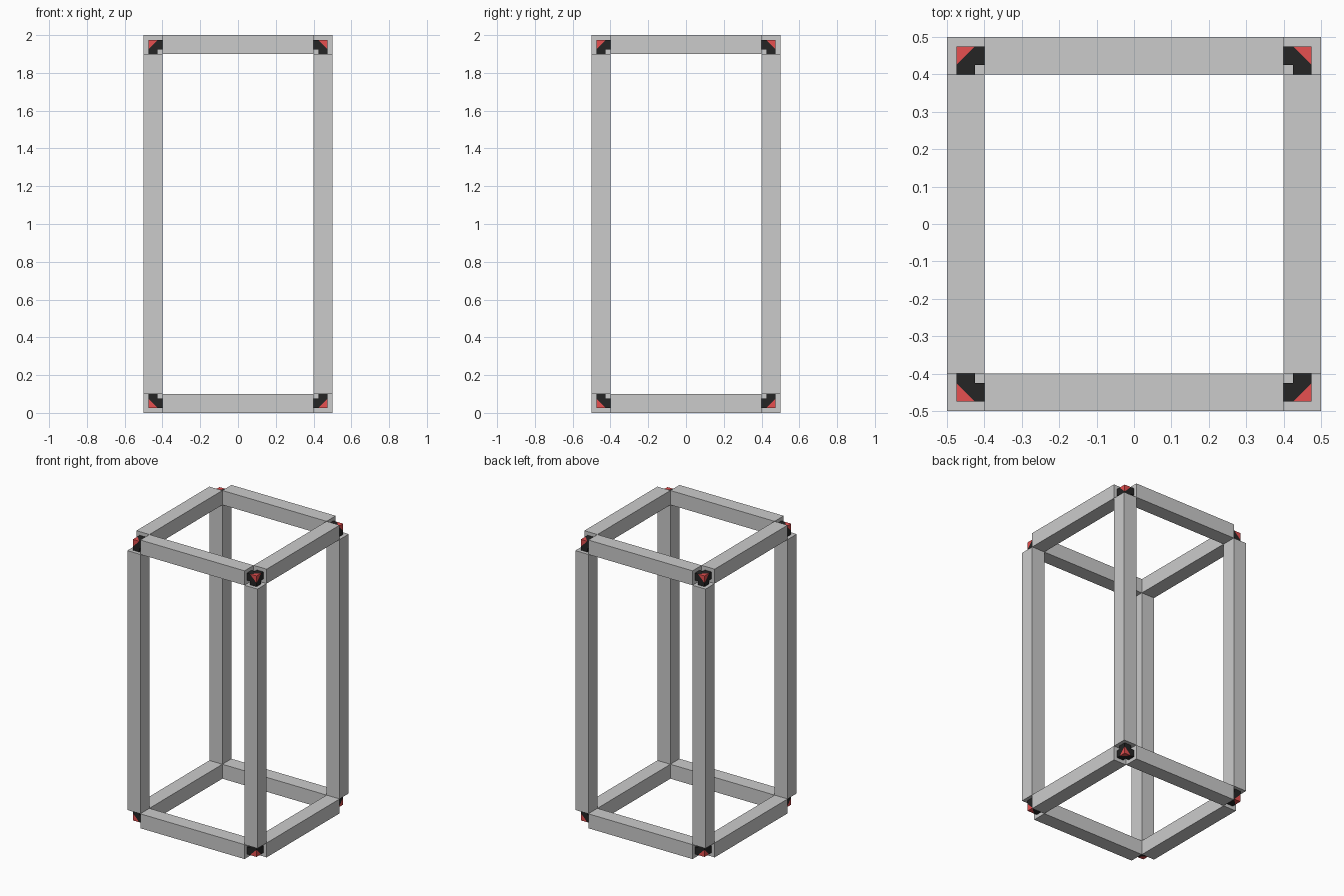
import bpy, bmesh
from itertools import product
from mathutils import Vector

if "Cube" in bpy.data.objects:
    bpy.data.objects.remove(bpy.data.objects["Cube"])


def material(name, rgb):
    m = bpy.data.materials.new(name)
    m.diffuse_color = (*rgb, 1)
    m.use_nodes = True
    m.node_tree.nodes["Principled BSDF"].inputs["Base Color"].default_value = m.diffuse_color
    return m


def add_hull(bm, points):
    verts = [bm.verts.new(p) for p in points]
    bmesh.ops.convex_hull(bm, input=verts)


def add_box(bm, lo, hi):
    add_hull(bm, list(product(*zip(lo, hi))))


def finish(bm, name, mat=None):
    bmesh.ops.dissolve_limit(bm, angle_limit=0.01, verts=bm.verts[:], edges=bm.edges[:])
    bmesh.ops.recalc_face_normals(bm, faces=bm.faces[:])
    mesh = bpy.data.meshes.new(name)
    bm.to_mesh(mesh)
    bm.free()
    if mat:
        mesh.materials.append(mat)
    bpy.context.collection.objects.link(bpy.data.objects.new(name, mesh))


HALF = (0.5, 0.5, 1.0)   # half size of the whole frame
BEAM = 0.1               # beam thickness
PLUG = 0.05              # connector arm thickness
GAP = (BEAM - PLUG) / 2
black = material("connector_black", (0.018, 0.018, 0.018))
red = material("corner_red", (0.8, 0.08, 0.08))

# Twelve square beams, each stopping short of the open corner cubes
for axis, label in enumerate(("width_beam", "depth_beam", "upright")):
    for signs in product((-1, 1), repeat=2):
        s = list(signs)
        s.insert(axis, 0)
        size = [BEAM] * 3
        size[axis] = 2 * (HALF[axis] - BEAM)
        centre = [s[i] * (HALF[i] - BEAM / 2) for i in range(3)]
        centre[2] += HALF[2]
        bm = bmesh.new()
        add_box(bm, [c - d / 2 for c, d in zip(centre, size)],
                [c + d / 2 for c, d in zip(centre, size)])
        finish(bm, label)

# Eight three-way corner connectors, mirrored by sign
for sign in product((-1, 1), repeat=3):
    def place(p):
        return Vector([sign[i] * (HALF[i] - p[i]) + (HALF[2] if i == 2 else 0)
                       for i in range(3)])

    # Black hub without its outer corner, plus one arm towards each beam
    a, b = GAP, GAP + PLUG
    cube = list(product((a, b), repeat=3))
    bm = bmesh.new()
    add_hull(bm, [place(p) for p in cube if p != (a, a, a)])
    for axis in range(3):
        lo, hi = [a] * 3, [b] * 3
        lo[axis], hi[axis] = b, BEAM
        add_hull(bm, [place(p) for p in product(*zip(lo, hi))])
    finish(bm, "corner_connector", black)

    # Red tip filling the outer corner of the hub
    bm = bmesh.new()
    add_hull(bm, [place(p) for p in cube if p.count(a) >= 2])
    finish(bm, "corner_tip", red)
